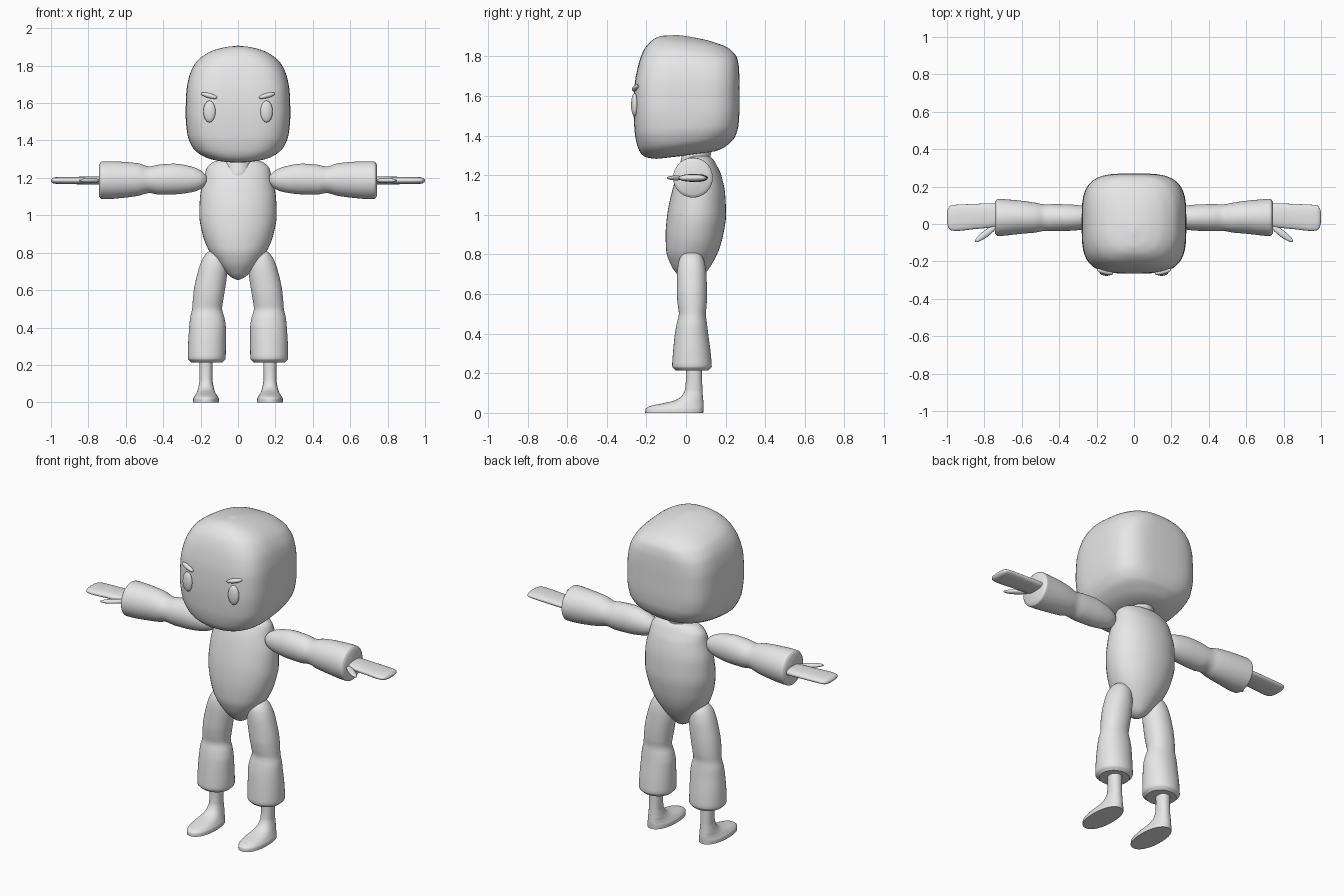
import bpy, bmesh, math
from mathutils import Vector, Matrix

if "Cube" in bpy.data.objects:
    bpy.data.objects.remove(bpy.data.objects["Cube"])

grey = bpy.data.materials.new("plain grey")
grey.diffuse_color = (0.8, 0.8, 0.8, 1)
grey.use_nodes = True
grey.node_tree.nodes["Principled BSDF"].inputs["Base Color"].default_value = grey.diffuse_color


def smooth_rows(rows, steps):
    """Fill in rows along their first value with a curve that never overshoots."""
    def slope(k, i):
        if i == 0 or i == len(rows) - 1:
            j = 0 if i == 0 else i - 1
            return (rows[j + 1][k] - rows[j][k]) / (rows[j + 1][0] - rows[j][0])
        d0 = (rows[i][k] - rows[i - 1][k]) / (rows[i][0] - rows[i - 1][0])
        d1 = (rows[i + 1][k] - rows[i][k]) / (rows[i + 1][0] - rows[i][0])
        return 2 * d0 * d1 / (d0 + d1) if d0 * d1 > 0 else 0
    out = []
    for i in range(len(rows) - 1):
        h = rows[i + 1][0] - rows[i][0]
        for s in range(steps):
            u = s / steps
            row = [rows[i][0] + h * u]
            for k in range(1, len(rows[0])):
                p, q = rows[i][k], rows[i + 1][k]
                row.append((2*u**3 - 3*u*u + 1) * p + (3*u*u - 2*u**3) * q
                           + h * ((u**3 - 2*u*u + u) * slope(k, i)
                                  + (u**3 - u*u) * slope(k, i + 1)))
            out.append(row)
    return out + [list(rows[-1])]


def finish(name, bm, mirror=False):
    bmesh.ops.recalc_face_normals(bm, faces=bm.faces)
    me = bpy.data.meshes.new(name)
    bm.to_mesh(me)
    bm.free()
    me.materials.append(grey)
    ob = bpy.data.objects.new(name, me)
    bpy.context.collection.objects.link(ob)
    bpy.ops.object.select_all(action='DESELECT')
    ob.select_set(True)
    bpy.context.view_layer.objects.active = ob
    bpy.ops.object.shade_smooth_by_angle(angle=math.radians(40))
    if mirror:
        mod = ob.modifiers.new("mirror", 'MIRROR')
        mod.use_mirror_merge = False
    return ob


def loft(name, rows, axis='Z', mirror=False, steps=4, n=40):
    """Rows: position, low and high on two cross axes, squareness, tilt."""
    bm = bmesh.new()
    rings = []
    for t, a0, a1, b0, b1, power, tilt in smooth_rows(rows, steps):
        ring = []
        for i in range(n):
            ang = 2 * math.pi * i / n
            c, s = math.cos(ang), math.sin(ang)
            c = math.copysign(abs(c) ** (2 / power), c)
            s = math.copysign(abs(s) ** (2 / power), s)
            a = (a0 + a1) / 2 + (a1 - a0) / 2 * c
            b = (b0 + b1) / 2 + (b1 - b0) / 2 * s
            w = t + tilt * (b1 - b0) / 2 * s
            ring.append(bm.verts.new((a, b, w) if axis == 'Z' else (w, a, b)))
        rings.append(ring)
    for r0, r1 in zip(rings, rings[1:]):
        for i in range(n):
            j = (i + 1) % n
            bm.faces.new((r0[i], r0[j], r1[j], r1[i]))
    bm.faces.new(rings[0][::-1])
    bm.faces.new(rings[-1])
    return finish(name, bm, mirror)


def blob(name, centre, radii, turn=Matrix(), mirror=True):
    bm = bmesh.new()
    m = Matrix.Translation(centre) @ turn @ Matrix.Diagonal((*radii, 1))
    bmesh.ops.create_uvsphere(bm, u_segments=24, v_segments=14, radius=1, matrix=m)
    return finish(name, bm, mirror)


# head: rounded box with a sloping chin and crown
head = loft("head", [(z, -w, w, y0, y1, p, k) for z, w, y0, y1, p, k in [
    (1.298, .01, -.02, .0, 2, .13),
    (1.302, .11, -.15, .15, 2.2, .13),
    (1.325, .19, -.215, .21, 2.5, .13),
    (1.37, .245, -.245, .248, 3, .1),
    (1.44, .272, -.26, .265, 3.4, .05),
    (1.54, .28, -.265, .27, 3.6, 0),
    (1.65, .277, -.26, .27, 3.6, 0),
    (1.74, .262, -.243, .268, 3.4, -.03),
    (1.81, .228, -.215, .258, 3, -.08),
    (1.86, .165, -.168, .222, 2.7, -.12),
    (1.89, .09, -.125, .12, 2.3, -.1),
    (1.902, .035, -.09, .02, 2, -.06),
    (1.907, .006, -.06, -.04, 2, 0)]], n=56)

# torso: egg shape narrowing to the hips
loft("torso", [(z, -w, w, y0, y1, 2.1, 0) for z, w, y0, y1 in [
    (.655, .006, .02, .035), (.668, .035, -.012, .065), (.7, .07, -.045, .095),
    (.75, .113, -.078, .13), (.82, .16, -.1, .165), (.9, .19, -.103, .188),
    (1.0, .207, -.095, .202), (1.1, .203, -.075, .198), (1.2, .18, -.045, .178),
    (1.25, .168, -.02, .155), (1.28, .14, .0, .137), (1.295, .1, .02, .115),
    (1.3, .02, .05, .08)]])

# neck
loft("neck", [(1.18, -.05, .05, -.035, .09, 2, 0), (1.22, -.066, .066, -.04, .1, 2, 0),
              (1.26, -.073, .073, -.03, .115, 2, 0), (1.35, -.073, .073, -.01, .135, 2, 0)])

# sleeves with a pinched elbow and a wide cuff
loft("sleeve", [(x, y - r, y + r, z - s, z + s, 2, 0) for x, y, r, z, s in [
    (.165, .032, .006, 1.19, .006), (.172, .032, .024, 1.19, .024),
    (.2, .033, .046, 1.19, .05), (.25, .034, .06, 1.192, .069),
    (.34, .034, .07, 1.194, .082), (.42, .034, .072, 1.191, .08),
    (.475, .034, .071, 1.19, .071), (.53, .034, .08, 1.191, .086),
    (.6, .036, .088, 1.19, .095), (.7, .035, .098, 1.188, .101),
    (.73, .035, .1, 1.187, .1), (.742, .035, .085, 1.187, .085)]],
    axis='X', mirror=True)

# flat mitten hands and thumbs
loft("hand", [(x, y0, y1, 1.186 - h, 1.186 + h, 2.3, 0) for x, y0, y1, h in [
    (.7, .0, .1, .02), (.76, -.018, .11, .021), (.86, -.028, .107, .02),
    (.95, -.037, .103, .019), (.98, -.033, .099, .017), (.993, -.018, .085, .012),
    (1.0, .01, .06, .004)]], axis='X', mirror=True)
blob("thumb", (.79, -.05, 1.186), (.075, .018, .012), Matrix.Rotation(math.radians(-37), 4, 'Z'))

# trouser legs with a pinched knee and a wide hem
loft("trouser_leg", [(z, x - w, x + w, y0, y1, 2.1, 0) for z, x, w, y0, y1 in [
    (.213, .166, .083, -.05, .112), (.235, .167, .101, -.07, .13),
    (.3, .166, .101, -.066, .125), (.4, .163, .098, -.056, .112),
    (.45, .164, .092, -.047, .106), (.5, .165, .08, -.036, .1),
    (.54, .161, .081, -.041, .104), (.6, .153, .083, -.046, .106),
    (.7, .136, .078, -.045, .103), (.76, .126, .067, -.038, .094),
    (.8, .12, .046, -.018, .075), (.815, .117, .022, .008, .05),
    (.82, .116, .006, .022, .036)]], mirror=True)

# ankles flowing into long flat feet
loft("foot", [(z, .171 - w, .171 + w, y0, y1, 2.2, 0) for z, w, y0, y1 in [
    (0, .07, -.206, .087), (.018, .069, -.205, .088), (.032, .062, -.188, .089),
    (.042, .056, -.15, .089), (.052, .05, -.1, .088), (.065, .045, -.052, .087),
    (.085, .04, -.022, .085), (.12, .035, -.005, .083), (.18, .035, .0, .081),
    (.26, .037, .0, .08)]], mirror=True)

# eyes and slanted brows resting on the face
bpy.context.view_layer.update()


def face_y(x, z):
    hit, p, _, _ = head.ray_cast(Vector((x, -1, z)), Vector((0, 1, 0)))
    return p.y if hit else -.25


blob("eye", (.153, face_y(.153, 1.555) - .004, 1.555), (.033, .017, .058),
     Matrix.Rotation(math.radians(8), 4, 'Z'))
blob("eyebrow", (.155, face_y(.155, 1.64) - .004, 1.64), (.047, .014, .013),
     Matrix.Rotation(math.radians(-15), 4, 'Y') @ Matrix.Rotation(math.radians(14), 4, 'Z'))
